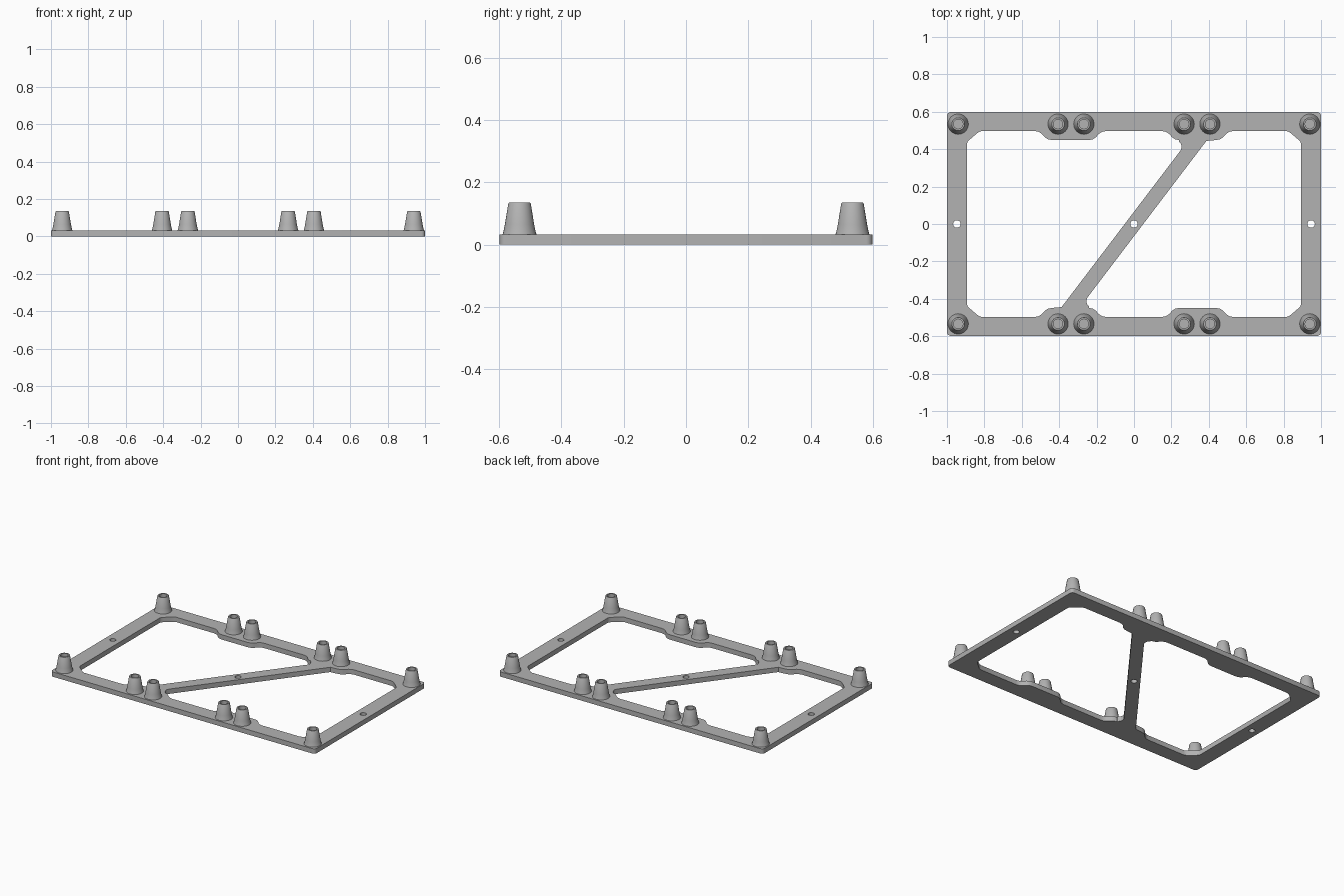
import bpy
import bmesh
from math import cos, sin, pi

if "Cube" in bpy.data.objects:
    bpy.data.objects.remove(bpy.data.objects["Cube"])

THICK = 0.033
HX, HY = 1.0, 0.598

grey = bpy.data.materials.new("plain grey")
grey.use_nodes = True
color = (0.45, 0.45, 0.45, 1)
grey.diffuse_color = color
grey.node_tree.nodes["Principled BSDF"].inputs["Base Color"].default_value = color


def arc(cx, cy, r, start, end, n):
    return [(cx + r * cos(start + (end - start) * i / n),
             cy + r * sin(start + (end - start) * i / n)) for i in range(n + 1)]


# Outer edge with slightly rounded corners
R = 0.02
outline = []
for k, (sx, sy) in enumerate([(1, 1), (-1, 1), (-1, -1), (1, -1)]):
    outline += arc(sx * (HX - R), sy * (HY - R), R, k * pi / 2, (k + 1) * pi / 2, 4)

# Inner opening: corner gusset and the rising edge of a boss pad
corner = [(-0.893, 0.43), (-0.889, 0.44), (-0.88, 0.45), (-0.845, 0.48),
          (-0.83, 0.492), (-0.815, 0.497)]
pad_edge = [(-0.19, 0.497), (-0.17, 0.493), (-0.155, 0.484), (-0.135, 0.463),
            (-0.12, 0.453), (-0.1, 0.449)]


def pad_rise(cx, side=1):
    return [(cx + side * x, y) for x, y in pad_edge]


def flip(points):
    return [(x, -y) for x, y in reversed(points)]


opening = corner + pad_rise(-0.34) + pad_rise(-0.34, -1)[::-1] + pad_rise(0.34)
opening += [(0.24, 0.442), (0.252, 0.427), (0.255, 0.41), (0.249, 0.393)]
opening += [(-0.387, -0.444)]
opening += flip(corner + pad_rise(-0.34))
opposite = [(-x, -y) for x, y in opening]

# Flat frame with the diagonal brace and three screw holes
curve = bpy.data.curves.new("frame_plate", "CURVE")
curve.dimensions = "2D"
curve.fill_mode = "BOTH"
curve.extrude = THICK / 2
holes = [arc(x, 0, 0.02, 0, 2 * pi, 16)[:-1] for x in (-0.947, 0, 0.947)]
for loop in [outline, opening, opposite] + holes:
    spline = curve.splines.new("POLY")
    spline.points.add(len(loop) - 1)
    for point, (x, y) in zip(spline.points, loop):
        point.co = (x, y, 0, 1)
    spline.use_cyclic_u = True
curve.materials.append(grey)
plate = bpy.data.objects.new("frame_plate", curve)
bpy.context.collection.objects.link(plate)
plate.location.z = THICK / 2
bpy.ops.object.select_all(action="DESELECT")
plate.select_set(True)
bpy.context.view_layer.objects.active = plate
bpy.ops.object.convert(target="MESH")
bpy.ops.object.shade_smooth_by_angle(angle=0.5)

# Tapered hollow boss, turned from a profile
profile = [(0.055, THICK - 0.002), (0.051, 0.045), (0.047, 0.065), (0.036, 0.132),
           (0.034, 0.135), (0.025, 0.135), (0.025, 0.045)]
SIDES = 32
bm = bmesh.new()
rings = [[bm.verts.new((x, y, z)) for x, y in arc(0, 0, r, 0, 2 * pi, SIDES)[:-1]]
         for r, z in profile]
for low, high in zip(rings, rings[1:]):
    for i in range(SIDES):
        j = (i + 1) % SIDES
        bm.faces.new((low[i], low[j], high[j], high[i]))
bm.faces.new(rings[-1])
boss_mesh = bpy.data.meshes.new("boss")
bm.to_mesh(boss_mesh)
bm.free()
boss_mesh.materials.append(grey)

# Bosses along the front and back rails
bpy.ops.object.select_all(action="DESELECT")
for row, y in (("front", -0.534), ("back", 0.534)):
    for side, s in (("left", 1), ("right", -1)):
        for place, x in (("corner", 0.94), ("outer", 0.406), ("inner", 0.268)):
            boss = bpy.data.objects.new(f"{row}_{side}_{place}_boss", boss_mesh)
            bpy.context.collection.objects.link(boss)
            boss.location = (s * x, y, 0)
            boss.select_set(True)
bpy.context.view_layer.objects.active = boss
bpy.ops.object.shade_smooth_by_angle(angle=0.6)
